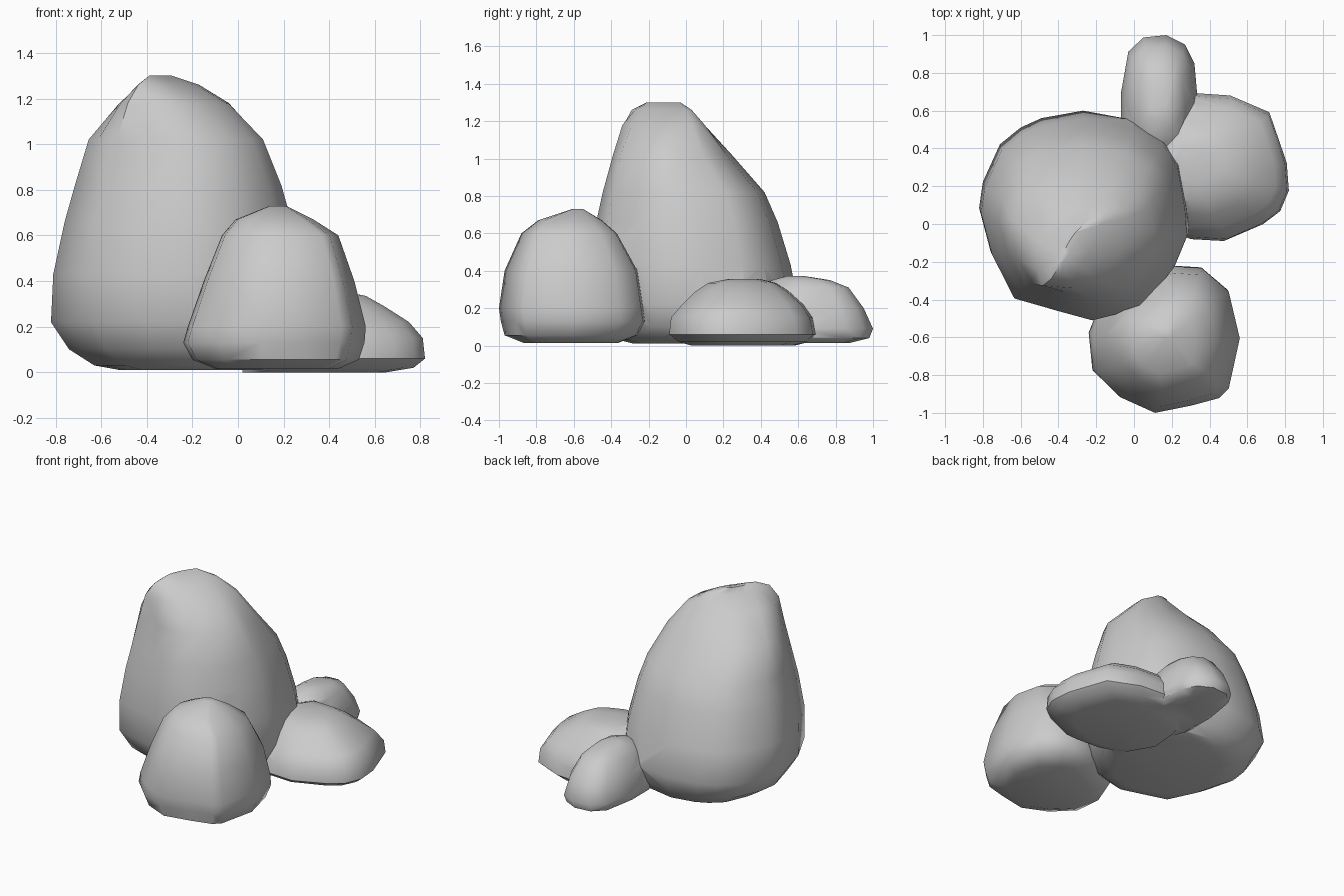
import bpy, bmesh, math


def fit(points):
    """Scale plan points into the unit square."""
    xs, ys = [p[0] for p in points], [p[1] for p in points]
    ax, bx, ay, by = min(xs), max(xs), min(ys), max(ys)
    return [((x - ax) / (bx - ax), (y - ay) / (by - ay)) for x, y in points]


def rock(name, outline, levels):
    """Loft a plan outline through levels of (z, x0, x1, y0, y1[, diagonal stretch])."""
    unit = fit(outline)
    bm = bmesh.new()
    rings = []
    for z, x0, x1, y0, y1, *s in levels:
        k = s[0] if s else 0
        plan = fit([(u + k * v, v + k * u) for u, v in unit])
        rings.append([bm.verts.new((x0 + u * (x1 - x0), y0 + v * (y1 - y0), z)) for u, v in plan])
    n = len(outline)
    for a, b in zip(rings, rings[1:]):
        for i in range(n):
            j = (i + 1) % n
            bm.faces.new((a[i], a[j], b[j], b[i]))
    bm.faces.new(rings[0])
    bm.faces.new(rings[-1])
    bmesh.ops.triangulate(bm, faces=bm.faces[:])
    bmesh.ops.recalc_face_normals(bm, faces=bm.faces[:])
    me = bpy.data.meshes.new(name)
    bm.to_mesh(me)
    bm.free()
    ob = bpy.data.objects.new(name, me)
    bpy.context.collection.objects.link(ob)
    return ob


# Tall boulder
boulder = rock("rock_cluster",
    [(-.82, .08), (-.8, .22), (-.71, .42), (-.6, .51), (-.49, .56), (-.27, .6), (0, .55),
     (.16, .45), (.24, .33), (.28, .1), (.29, -.05), (.22, -.22), (.05, -.44), (-.22, -.51),
     (-.4, -.46), (-.64, -.39), (-.76, -.15)],
    [(.01, -.52, .1, -.28, .42), (.03, -.63, .18, -.36, .49), (.1, -.74, .25, -.44, .55),
     (.22, -.82, .29, -.5, .6), (.43, -.81, .28, -.51, .56), (.66, -.76, .235, -.48, .49),
     (.82, -.715, .19, -.445, .42), (1.02, -.655, .11, -.39, .245),
     (1.18, -.52, -.04, -.34, .1, .2), (1.26, -.44, -.17, -.29, .03, .45),
     (1.3, -.39, -.29, -.21, -.03, .7)])

# Front rock
front = rock("front_rock",
    [(.1, -1), (-.08, -.92), (-.22, -.78), (-.24, -.58), (-.17, -.4), (.08, -.25), (.2, -.22),
     (.36, -.23), (.5, -.35), (.56, -.6), (.5, -.87), (.45, -.92), (.3, -.96)],
    [(.015, -.1, .44, -.87, -.36), (.055, -.2, .53, -.97, -.26), (.13, -.24, .555, -.99, -.22),
     (.2, -.22, .56, -1, -.23), (.4, -.15, .51, -.97, -.26), (.6, -.07, .44, -.88, -.37),
     (.67, -.01, .33, -.79, -.45), (.73, .14, .21, -.61, -.55)])

# Low side rock, its foot running under the boulder
side = rock("side_rock",
    [(.82, .18), (.81, .33), (.73, .6), (.55, .69), (.3, .71), (.17, .5), (.15, .2),
     (.25, -.03), (.37, -.08), (.52, -.09), (.7, 0), (.78, .07)],
    [(.0, .02, .65, .03, .58), (.02, .02, .77, -.04, .66), (.06, .05, .82, -.09, .7),
     (.15, .1, .81, -.08, .68), (.22, .12, .75, -.02, .63), (.29, .14, .64, .05, .55),
     (.335, .16, .56, .12, .48), (.355, .2, .46, .22, .4)])

# Small back rock
back = rock("back_rock",
    [(-.07, .6), (-.07, .75), (-.03, .93), (.05, .99), (.17, 1), (.27, .96), (.32, .88),
     (.34, .7), (.3, .5), (.15, .4), (0, .45)],
    [(.015, -.02, .29, .25, .88), (.04, -.06, .33, .25, .98), (.09, -.07, .34, .25, 1),
     (.2, -.05, .32, .3, .95), (.31, .0, .27, .38, .87), (.35, .05, .23, .46, .77),
     (.372, .09, .18, .54, .63)])

# Fuse the rocks into one skin
bpy.context.view_layer.objects.active = boulder
for part in (front, side, back):
    mod = boulder.modifiers.new("fuse", 'BOOLEAN')
    mod.operation = 'UNION'
    mod.solver = 'EXACT'
    mod.object = part
    bpy.ops.object.modifier_apply(modifier=mod.name)
    bpy.data.objects.remove(part, do_unlink=True)

boulder.select_set(True)
bpy.ops.object.shade_smooth_by_angle(angle=math.radians(50))
